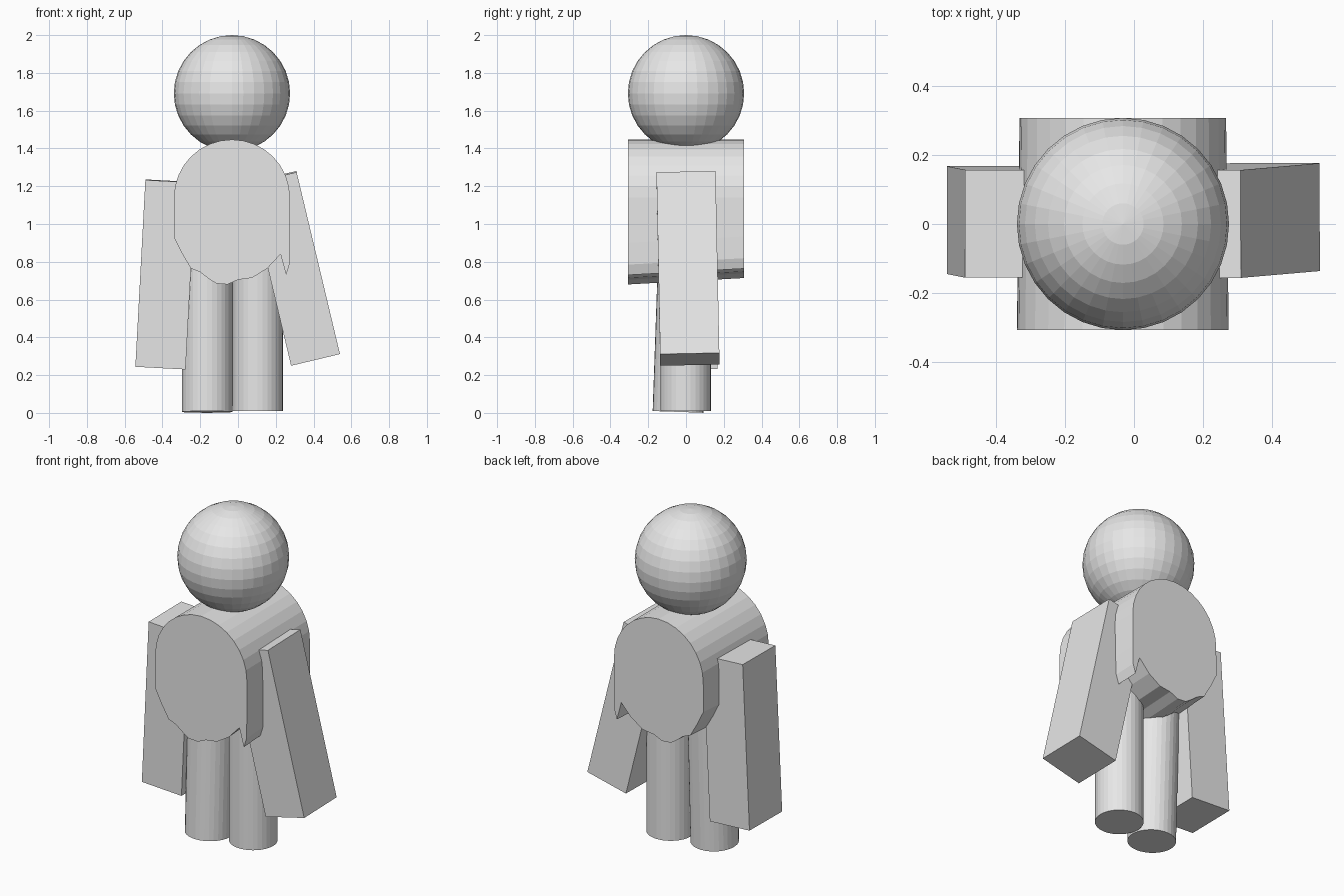
import bpy
import bmesh
from math import radians, sin, cos, pi

old = bpy.data.objects.get("Cube")
if old:
    bpy.data.objects.remove(old, do_unlink=True)

grey = bpy.data.materials.new("plain grey")
grey.use_nodes = True
colour = (0.8, 0.8, 0.8, 1)
grey.diffuse_color = colour
grey.node_tree.nodes["Principled BSDF"].inputs["Base Color"].default_value = colour


def finish(name):
    obj = bpy.context.object
    obj.name = name
    obj.data.materials.append(grey)
    return obj


def arm(name, location, tilt, swing):
    bpy.ops.mesh.primitive_cube_add(size=1, location=location,
                                    rotation=(radians(swing), radians(tilt), 0))
    finish(name).scale = (0.266, 0.313, 0.99)


def leg(name, location, swing):
    bpy.ops.mesh.primitive_cylinder_add(vertices=32, radius=0.134, depth=0.95,
                                        location=location,
                                        rotation=(radians(swing), 0, 0))
    finish(name)


# Head
bpy.ops.mesh.primitive_uv_sphere_add(segments=32, ring_count=16, radius=0.308,
                                     location=(-0.032, 0, 1.692))
finish("head")

# Arms and legs
arm("left_arm", (0.295, 0.01, 0.765), -13.4, 1.15)
arm("right_arm", (-0.384, 0.006, 0.733), 3.06, 0.6)
leg("left_leg", (0.104, -0.002, 0.485), 0)
leg("right_leg", (-0.163, -0.026, 0.48), -2)

# Body: rounded top, ragged lower edge with a small hanging flap
centre, radius, depth = -0.032, 0.307, 0.308
profile = [(centre + radius * cos(i * pi / 16), 1.14 + radius * sin(i * pi / 16))
           for i in range(17)]
profile += [(-0.34, 0.93), (-0.30, 0.85), (-0.25, 0.765), (-0.20, 0.745),
            (-0.155, 0.71), (-0.115, 0.685), (-0.055, 0.68), (0, 0.705),
            (0.075, 0.715), (0.155, 0.765), (0.225, 0.84), (0.255, 0.73),
            (0.272, 0.785), (0.275, 0.9)]
bm = bmesh.new()
front = [bm.verts.new((x, -depth, z)) for x, z in profile]
# The lower half rises slightly and narrows towards the back
back = [bm.verts.new((centre + (x - centre) * 0.975, depth,
                      z + (0.034 if z < 1 else 0))) for x, z in profile]
bm.faces.new(front)
bm.faces.new(back[::-1])
for i in range(len(front)):
    j = (i + 1) % len(front)
    bm.faces.new((front[i], back[i], back[j], front[j]))
bmesh.ops.recalc_face_normals(bm, faces=bm.faces[:])
mesh = bpy.data.meshes.new("body")
bm.to_mesh(mesh)
bm.free()
mesh.materials.append(grey)
body = bpy.data.objects.new("body", mesh)
bpy.context.collection.objects.link(body)
